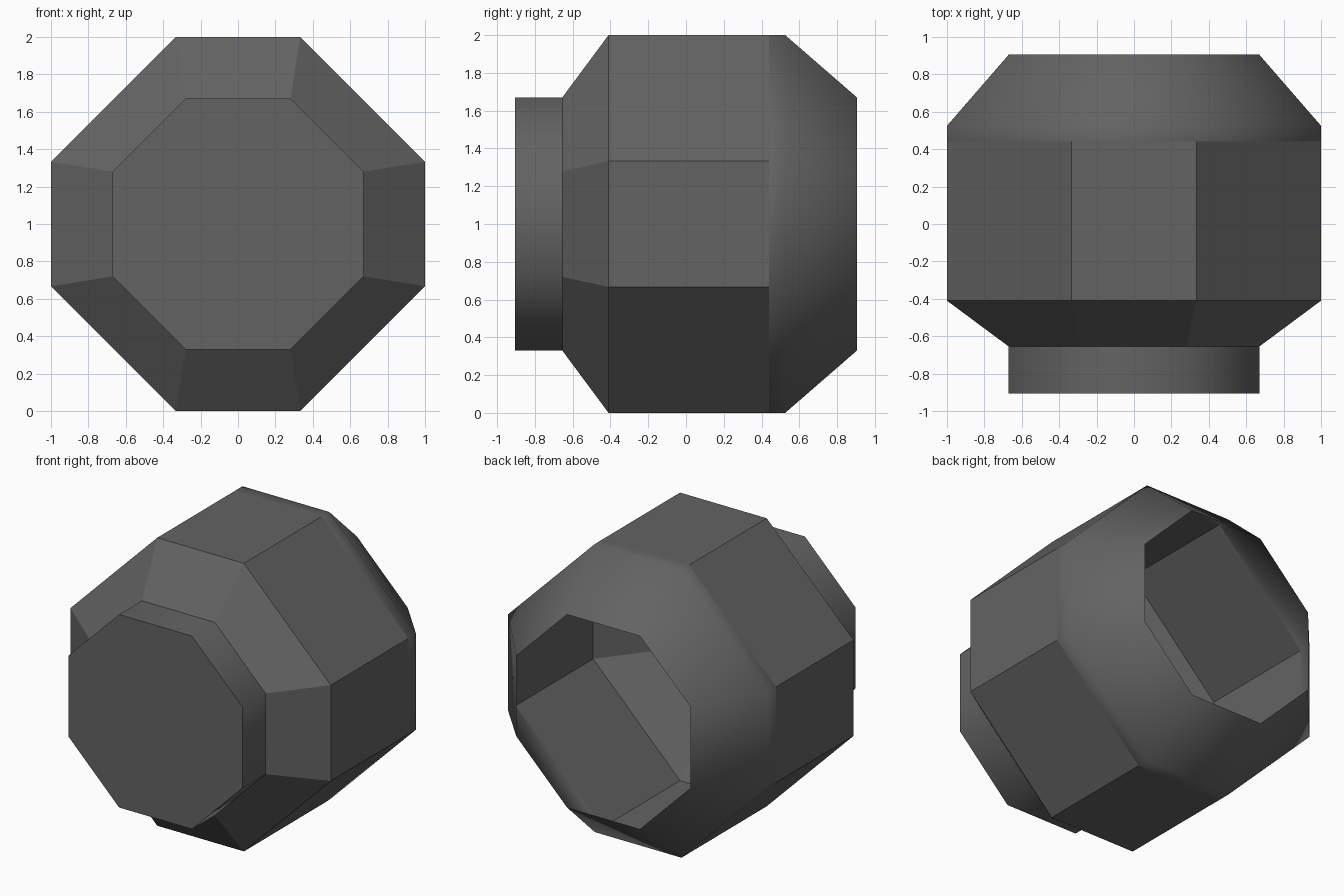
import bpy
import bmesh

if "Cube" in bpy.data.objects:
    bpy.data.objects.remove(bpy.data.objects["Cube"])

# One dark grey finish for the whole shell
grey = bpy.data.materials.new("dark grey")
grey.diffuse_color = (0.125, 0.125, 0.125, 1)
grey.use_nodes = True
grey.node_tree.nodes["Principled BSDF"].inputs["Base Color"].default_value = grey.diffuse_color

CENTRE_Z = 1.0
WIDE = (1.0, 0.333)     # half width, half length of the flat side
NARROW = (0.67, 0.28)


def octagon(bm, size, y):
    """Add the eight corners of an octagon lying across the y axis."""
    a, b = size
    corners = [(a, -b), (a, b), (b, a), (-b, a), (-a, b), (-a, -b), (-b, -a), (b, -a)]
    return [bm.verts.new((x, y, CENTRE_Z + z)) for x, z in corners]


def shell(name, sections, smooth=False, cap_front=False):
    """Skin a row of octagons from front to back as a thin open shell."""
    bm = bmesh.new()
    rings = [octagon(bm, size, y) for size, y in sections]
    for r0, r1 in zip(rings, rings[1:]):
        for i in range(8):
            j = (i + 1) % 8
            face = bm.faces.new((r0[i], r1[i], r1[j], r0[j]))
            face.smooth = smooth
    if cap_front:
        cap = bm.faces.new(rings[0])
        for edge in cap.edges:
            edge.smooth = False
    # Make every wall face point away from the axis
    for face in bm.faces:
        face.normal_update()
        c = face.calc_center_median()
        out = c.copy()
        out.z -= CENTRE_Z
        out.y = -1.0 if len(face.verts) == 8 else 0.0
        if face.normal.dot(out) < 0:
            face.normal_flip()
    mesh = bpy.data.meshes.new(name)
    bm.to_mesh(mesh)
    bm.free()
    mesh.materials.append(grey)
    obj = bpy.data.objects.new(name, mesh)
    bpy.context.collection.objects.link(obj)
    return obj


# Closed front plug
shell("front_plug", [(NARROW, -0.905), (NARROW, -0.655)], smooth=True, cap_front=True)
# Sloped collar between plug and barrel
shell("front_collar", [(NARROW, -0.655), (WIDE, -0.41)])
# Flat-sided barrel
shell("barrel", [(WIDE, -0.41), (WIDE, 0.44)])
# Rounded-off back collar, open at the rear
shell("back_collar", [(WIDE, 0.44), (WIDE, 0.525), (NARROW, 0.905)], smooth=True)
